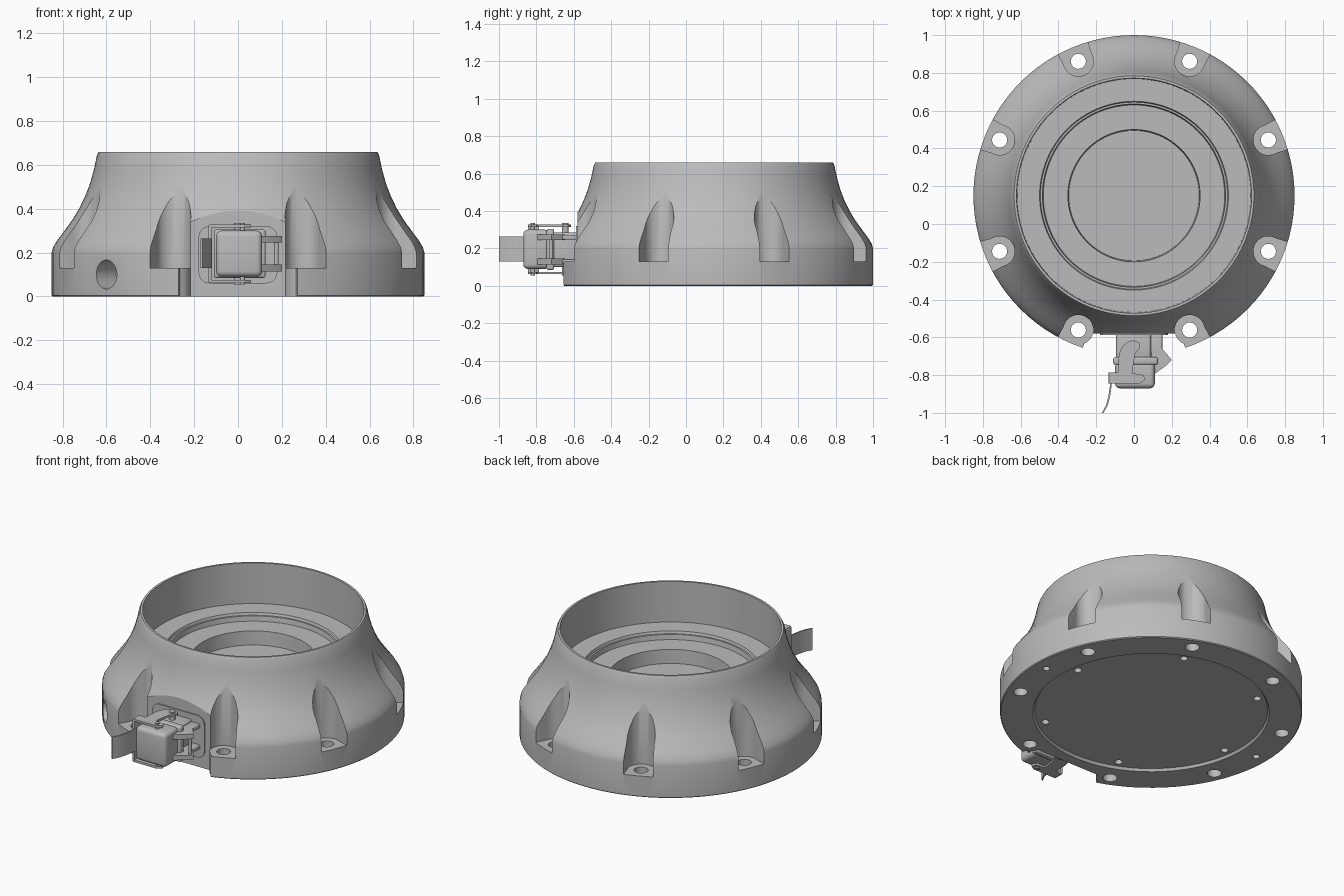
import bpy, bmesh, math
from mathutils import Matrix, Vector

cube = bpy.data.objects.get("Cube")
if cube:
    bpy.data.objects.remove(cube, do_unlink=True)

CY = 0.15  # centre of the round housing in y
BOLT_R = 0.77


def material(name, value):
    m = bpy.data.materials.new(name)
    m.use_nodes = True
    col = (value, value, value, 1)
    m.diffuse_color = col
    node = next(n for n in m.node_tree.nodes if n.type == 'BSDF_PRINCIPLED')
    node.inputs["Base Color"].default_value = col
    node.inputs["Roughness"].default_value = 0.6
    return m


GREY = material("cast grey", 0.5)


def to_object(bm, name):
    bmesh.ops.recalc_face_normals(bm, faces=bm.faces)
    me = bpy.data.meshes.new(name)
    bm.to_mesh(me)
    bm.free()
    me.materials.append(GREY)
    ob = bpy.data.objects.new(name, me)
    bpy.context.collection.objects.link(ob)
    return ob


def smooth(ob):
    bpy.ops.object.select_all(action='DESELECT')
    ob.select_set(True)
    bpy.context.view_layer.objects.active = ob
    bpy.ops.object.shade_smooth_by_angle(angle=math.radians(30))


def add_prism(bm, points, z0, z1):
    """Vertical prism over an outline of (x, y) points."""
    low = [bm.verts.new((x, y, z0)) for x, y in points]
    high = [bm.verts.new((x, y, z1)) for x, y in points]
    bm.faces.new(low)
    bm.faces.new(high)
    for i in range(len(low)):
        j = (i + 1) % len(low)
        bm.faces.new((low[i], low[j], high[j], high[i]))


def add_cylinder(bm, centre, radius, depth, turn=Matrix(), seg=24):
    bmesh.ops.create_cone(bm, cap_ends=True, segments=seg, radius1=radius, radius2=radius,
                          depth=depth, matrix=Matrix.Translation(centre) @ turn)


def arc(cx, cy, r, a0, a1, n=14):
    return [(cx + r * math.cos(math.radians(a0 + (a1 - a0) * i / n)),
             cy + r * math.sin(math.radians(a0 + (a1 - a0) * i / n))) for i in range(n + 1)]


def box(name, lo, hi, bevel=0.0, segments=3):
    bm = bmesh.new()
    bmesh.ops.create_cube(bm, size=1)
    lo, hi = Vector(lo), Vector(hi)
    for v in bm.verts:
        v.co = Vector(a * b for a, b in zip(v.co, hi - lo)) + (lo + hi) / 2
    if bevel:
        bmesh.ops.bevel(bm, geom=bm.edges[:], offset=bevel, segments=segments,
                        profile=0.5, affect='EDGES')
    ob = to_object(bm, name)
    smooth(ob)
    return ob


def prism(name, points, z0, z1):
    bm = bmesh.new()
    add_prism(bm, points, z0, z1)
    ob = to_object(bm, name)
    smooth(ob)
    return ob


def cylinder(name, centre, radius, depth, turn=Matrix()):
    bm = bmesh.new()
    add_cylinder(bm, centre, radius, depth, turn)
    ob = to_object(bm, name)
    smooth(ob)
    return ob


def lathe(name, profile, segments=96):
    bm = bmesh.new()
    verts = [bm.verts.new((r, 0, z)) for r, z in profile]
    edges = [bm.edges.new(p) for p in zip(verts, verts[1:])]
    bmesh.ops.spin(bm, geom=verts + edges, cent=(0, 0, 0), axis=(0, 0, 1),
                   angle=math.tau, steps=segments, use_duplicate=False)
    bmesh.ops.remove_doubles(bm, verts=bm.verts, dist=0.0005)
    bmesh.ops.translate(bm, verts=bm.verts, vec=(0, CY, 0))
    return to_object(bm, name)


def cut(ob, bm):
    cutter = to_object(bm, "cutter")
    cutter.hide_render = True
    mod = ob.modifiers.new("cut", 'BOOLEAN')
    mod.operation, mod.solver, mod.object = 'DIFFERENCE', 'EXACT', cutter
    bpy.context.view_layer.update()
    me = bpy.data.meshes.new_from_object(ob.evaluated_get(bpy.context.evaluated_depsgraph_get()))
    ob.modifiers.clear()
    ob.data = me
    bpy.data.objects.remove(cutter, do_unlink=True)


def polar(r, deg, z):
    a = math.radians(deg)
    return Vector((r * math.cos(a), CY + r * math.sin(a), z))


# Housing: flared outer wall, stepped cup on top, recessed cover underneath
housing = lathe("housing", [
    (0, 0.015), (0.655, 0.015), (0.665, 0), (0.845, 0), (0.85, 0.005), (0.85, 0.2),
    (0.843, 0.225), (0.825, 0.255), (0.79, 0.302), (0.755, 0.35), (0.725, 0.4),
    (0.698, 0.455), (0.675, 0.515), (0.657, 0.58), (0.643, 0.645), (0.635, 0.66),
    (0.622, 0.66), (0.618, 0.41), (0.5, 0.41), (0.495, 0.395), (0.485, 0.395),
    (0.48, 0.365), (0.35, 0.365), (0.345, 0.28), (0, 0.28)])

# Bolt pockets: upright slots opening outward
bm = bmesh.new()
for k in range(8):
    a = math.radians(22.5 + 45 * k)
    outline = [(1.0, 0.1)] + arc(BOLT_R, 0, 0.08, 80, 280) + [(1.0, -0.1)]
    add_prism(bm, [(x * math.cos(a) - y * math.sin(a), CY + x * math.sin(a) + y * math.cos(a))
                   for x, y in outline], 0.13, 0.9)
cut(housing, bm)

# Flat front seat with rounded shoulders beside it
bm = bmesh.new()
right = arc(0.295, -0.56, 0.08, 194.5, 247) + [(0.36, -0.9)]
add_prism(bm, right + [(-x, y) for x, y in reversed(right)], -0.1, 0.9)
cut(housing, bm)

# Through holes, side port and small screw holes
bm = bmesh.new()
for k in range(8):
    add_cylinder(bm, polar(BOLT_R, 22.5 + 45 * k, 0.05), 0.04, 0.4)
for k in range(6):
    add_cylinder(bm, polar(0.61, 7.5 + 60 * k, 0.01), 0.022, 0.08, seg=16)
for deg in (0, 180):
    add_cylinder(bm, polar(BOLT_R, deg, 0), 0.02, 0.1, seg=16)
port_turn = Matrix.Rotation(math.radians(225), 4, 'Z') @ Matrix.Rotation(math.pi / 2, 4, 'Y')
add_cylinder(bm, polar(0.85, 225, 0.1), 0.066, 0.26, port_turn, 32)
cut(housing, bm)
smooth(housing)

# Connector: mounting plate, neck, collar and hood
bm = bmesh.new()
add_prism(bm, [p for cx, cy, a in ((0.13, 0.08, 0), (-0.13, 0.08, 90), (-0.13, -0.08, 180),
                                  (0.13, -0.08, 270)) for p in arc(cx, cy, 0.05, a, a + 90, 5)], 0, 0.008)
bm.transform(Matrix.Translation((0, -0.579, 0.19)) @ Matrix.Rotation(math.pi / 2, 4, 'X'))
smooth(to_object(bm, "connector_plate"))
box("connector_neck", (-0.095, -0.74, 0.1), (0.09, -0.57, 0.285), 0.015)
box("connector_collar", (-0.11, -0.745, 0.085), (0.125, -0.705, 0.305), 0.01)
box("connector_hood", (-0.1, -0.87, 0.09), (0.11, -0.73, 0.3), 0.025, 4)

# Latch: mirrored side arms, cross plate, curved pull tab
arm = [(-0.03, -0.622), (0, -0.615), (0.03, -0.63), (0.03, -0.655), (0.005, -0.69),
       (-0.01, -0.79), (0.05, -0.8), (0.06, -0.825), (0.03, -0.845), (-0.13, -0.845),
       (-0.13, -0.785), (-0.085, -0.785), (-0.08, -0.69), (-0.06, -0.645)]
lug = [(0.09, -0.66), (0.1, -0.65), (0.15, -0.66), (0.2, -0.72), (0.17, -0.75), (0.1, -0.8)]
for side, s in (("upper", 1), ("lower", -1)):
    def level(a, b):
        return sorted((0.195 + s * a, 0.195 + s * b))
    prism("latch_arm_" + side, arm, *level(0.12, 0.133))
    prism("hinge_lug_" + side, lug, *level(0.05, 0.08))
    box("hinge_bar_" + side, (0.09, -0.72, level(0.052, 0.078)[0]),
        (0.15, -0.585, level(0.052, 0.078)[1]), 0.005)
    cylinder("latch_pivot_" + side, (0, -0.645, 0.195 + s * 0.11), 0.018, 0.06)
    cylinder("latch_stud_" + side, (0.02, -0.82, 0.195 + s * 0.11), 0.012, 0.06)
box("latch_cross_plate", (-0.135, -0.845, 0.065), (-0.12, -0.785, 0.325), 0.004)
path = [(-0.128, -0.8), (-0.128, -0.86), (-0.135, -0.91), (-0.148, -0.96), (-0.17, -1.0)]
prism("latch_pull_tab", path + [(x + 0.009, y) for x, y in reversed(path)], 0.13, 0.265)
cylinder("hinge_pin", (0.175, -0.72, 0.195), 0.01, 0.15)
